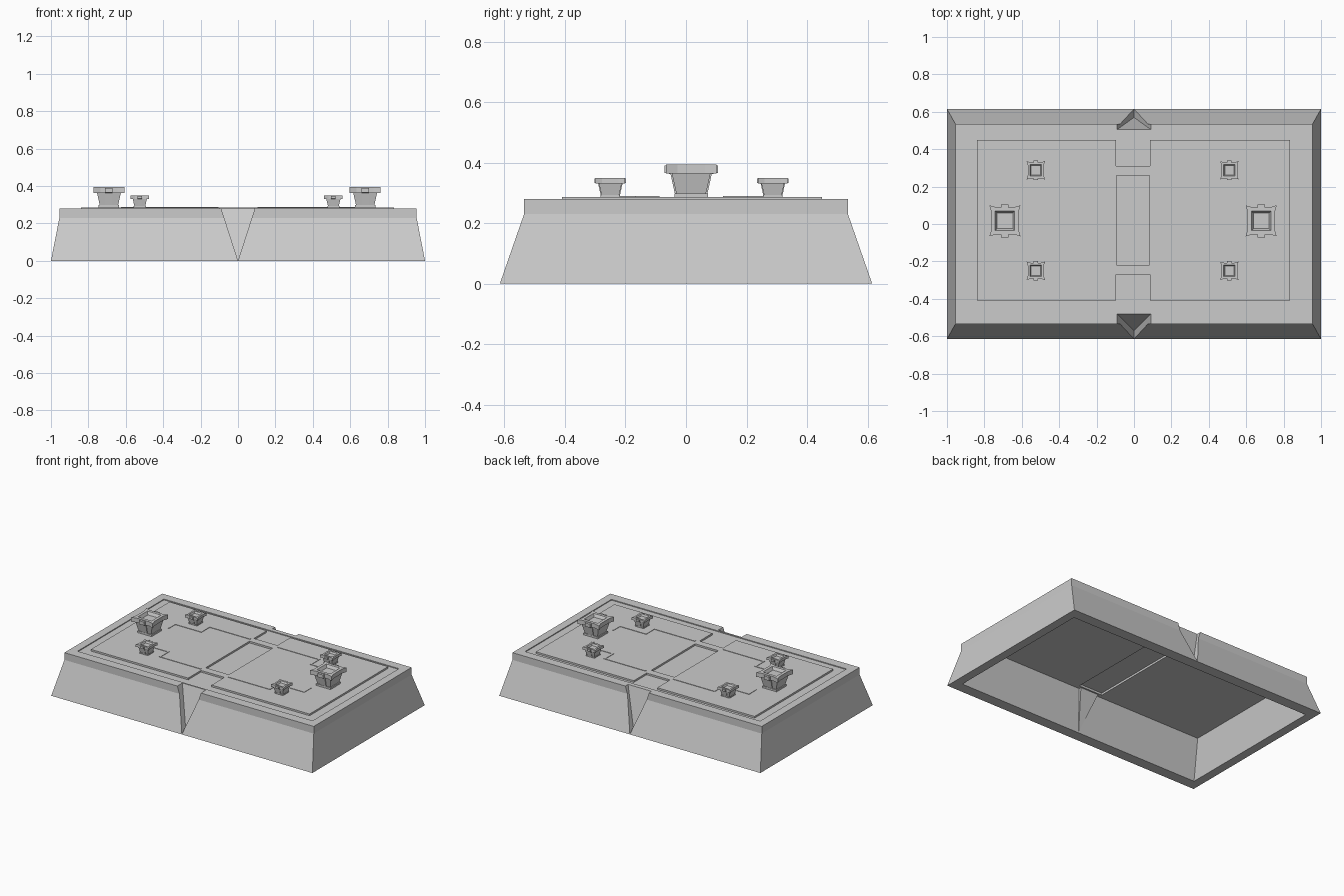
import bpy, bmesh

if "Cube" in bpy.data.objects:
    bpy.data.objects.remove(bpy.data.objects["Cube"])


def make_obj(name, bm):
    bmesh.ops.recalc_face_normals(bm, faces=bm.faces)
    me = bpy.data.meshes.new(name)
    bm.to_mesh(me)
    bm.free()
    ob = bpy.data.objects.new(name, me)
    bpy.context.collection.objects.link(ob)
    return ob


def loft(bm, rings):
    """Skin a stack of equal-length rings and cap both ends."""
    vs = [[bm.verts.new(p) for p in r] for r in rings]
    n = len(vs[0])
    for a, b in zip(vs, vs[1:]):
        for i in range(n):
            j = (i + 1) % n
            bm.faces.new((a[i], a[j], b[j], b[i]))
    bm.faces.new(vs[0][::-1])
    bm.faces.new(vs[-1])


def rect(x0, x1, y0, y1, z):
    return [(x0, y0, z), (x1, y0, z), (x1, y1, z), (x0, y1, z)]


def solid(name, rings):
    bm = bmesh.new()
    loft(bm, rings)
    return make_obj(name, bm)


def box(name, x0, x1, y0, y1, z0, z1):
    return solid(name, [rect(x0, x1, y0, y1, z) for z in (z0, z1)])


def cut(target, cutter):
    cutter.hide_render = True
    m = target.modifiers.new("cut", "BOOLEAN")
    m.operation, m.solver, m.object = "DIFFERENCE", "EXACT", cutter
    bpy.context.view_layer.objects.active = target
    bpy.ops.object.modifier_apply(modifier=m.name)
    bpy.data.objects.remove(cutter)


# Sloped base: thin shell, open below, with a shallow moat on top
base = solid("base_shell", [rect(-x, x, -y, y, z) for x, y, z in
                            ((1, .615, 0), (.955, .535, .23), (.955, .535, .28))])
cut(base, solid("hollow_cutter", [rect(-x, x, -y, y, z) for x, y, z in
                                  ((.944, .547, -.02), (.893, .448, .25))]))
cut(base, box("moat_cutter", -.9, .9, -.47, .475, .274, .32))
cut(base, box("channel_cutter", -.09, .09, -.42, .42, .2, .264))

# V notches front and back, with the matching bulge on the inside wall
for s, top, side in ((-1, .48, "front"), (1, .505, "back")):
    yt = .57 - (.57 - top) * 1.25
    t = [(-.1125, s * yt, .35), (.1125, s * yt, .35), (0, s * .57, .001)]
    cut(base, solid("notch_cutter", [t, [(x, s * .8, z) for x, y, z in t]]))
    t = [(-.07, s * .43, .252), (.07, s * .43, .252), (0, s * .535, .005)]
    solid(side + "_notch_lining",
          [t, [(-.07, s * .47, .252), (.07, s * .47, .252), (0, s * .555, .005)]])

# Raised H-shaped deck plate with a centre pit
h = [(-.84, -.41), (-.095, -.41), (-.095, -.27), (.085, -.27), (.085, -.41), (.835, -.41),
     (.835, .45), (.085, .45), (.085, .31), (-.095, .31), (-.095, .45), (-.84, .45)]
plate = solid("deck_plate", [[(x, y, z) for x, y in h] for z in (.27, .286)])
cut(plate, box("pit_cutter", -.094, .084, -.22, .26, .2, .32))


def ridge(name, pts, z, w=.005):
    """Thin raised line along axis-aligned points."""
    bm = bmesh.new()
    for (ax, ay), (bx, by) in zip(pts, pts[1:]):
        x0, x1, y0, y1 = min(ax, bx) - w, max(ax, bx) + w, min(ay, by) - w, max(ay, by) + w
        loft(bm, [rect(x0, x1, y0, y1, k) for k in (z - .005, z + .003)])
    make_obj(name, bm)


# Stepped lines between the posts
for s, side in ((-1, "left"), (1, "right")):
    for k, end in ((-1, "front"), (1, "back")):
        ridge(f"{side}_{end}_stepped_line",
              [(s * .11, .018 + k * .27), (s * .42, .018 + k * .27),
               (s * .42, .018 + k * .18), (s * .62, .018 + k * .18),
               (s * .62, .018 + k * .11)], .286)


def pinched(r, m, z):
    """Square ring of half width r whose sides are pulled in to m."""
    a, pts = r * .55, []
    for x, y in ((r, -r), (m, -a), (m, a)):
        pts.append((x, y))
    out = []
    for _ in range(4):
        out += [(x, y, z) for x, y in pts]
        pts = [(-y, x) for x, y in pts]
    return out


# Post: foot, flared body, pinched head with a square well, two side struts
bm = bmesh.new()
loft(bm, [pinched(*p) for p in (
    (.055, .055, 0), (.055, .055, .014), (.049, .049, .014), (.064, .064, .08),
    (.083, .072, .08), (.083, .072, .11), (.052, .052, .11), (.042, .042, .09))])
for s in (-1, 1):
    loft(bm, [rect(-.02, .02, s * a, s * b, z) for a, b, z in (
        (.04, .054, .014), (.055, .068, .078), (.055, .088, .082), (.056, .088, .106))])
post = make_obj("left_main_post", bm)
post.location = (-.69, .017, .284)

for name, x, y, sc in (("right_main_post", .68, .017, 1),
                       ("left_front_post", -.525, -.25, .59),
                       ("left_back_post", -.525, .287, .59),
                       ("right_front_post", .51, -.25, .59),
                       ("right_back_post", .51, .287, .59)):
    ob = bpy.data.objects.new(name, post.data)
    ob.location, ob.scale = (x, y, .284), (sc, sc, sc)
    bpy.context.collection.objects.link(ob)
